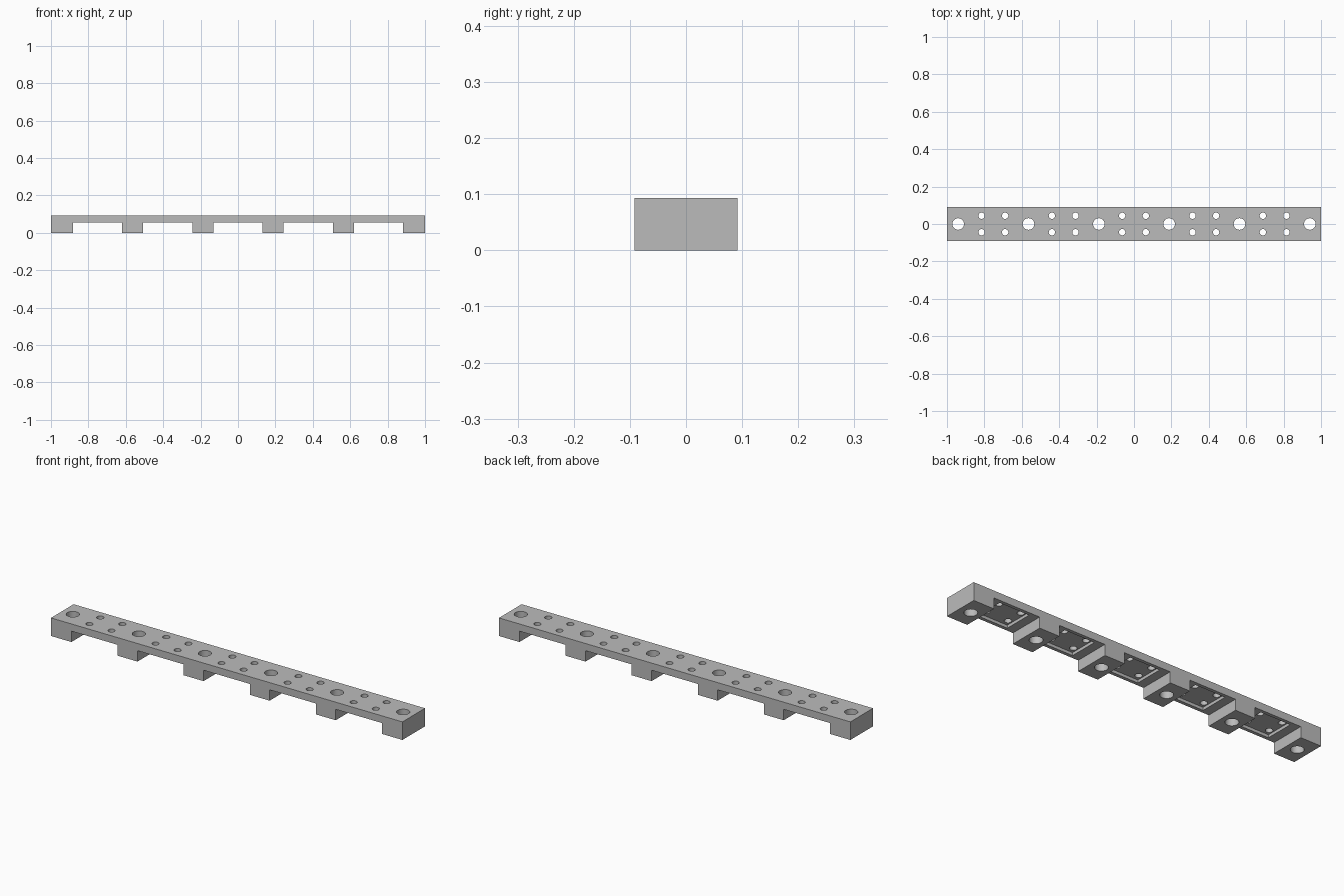
import bpy, bmesh, math
from mathutils import Matrix

cube = bpy.data.objects.get("Cube")
if cube:
    bpy.data.objects.remove(cube, do_unlink=True)

PITCH, DEPTH, HEIGHT = 0.376, 0.184, 0.093
CEILING, BAY_WIDTH = 0.056, 0.263

grey = bpy.data.materials.new("plain grey")
grey.use_nodes = True
colour = (0.5, 0.5, 0.5, 1)
grey.diffuse_color = colour
grey.node_tree.nodes["Principled BSDF"].inputs["Base Color"].default_value = colour


def add_box(bm, x, width, depth, z0, z1):
    m = Matrix.Translation((x, 0, (z0 + z1) / 2)) @ Matrix.Diagonal((width, depth, z1 - z0, 1))
    bmesh.ops.create_cube(bm, size=1, matrix=m)


def add_hole(bm, x, y, radius):
    bmesh.ops.create_cone(bm, cap_ends=True, segments=32, radius1=radius, radius2=radius,
                          depth=0.3, matrix=Matrix.Translation((x, y, HEIGHT / 2)))


def make_object(name, bm):
    mesh = bpy.data.meshes.new(name)
    bm.to_mesh(mesh)
    bm.free()
    mesh.materials.append(grey)
    obj = bpy.data.objects.new(name, mesh)
    bpy.context.collection.objects.link(obj)
    return obj


# Solid bar
bm = bmesh.new()
add_box(bm, 0, 2, DEPTH, 0, HEIGHT)
bar = make_object("mounting_bar", bm)

# Bays between the feet, shallow pockets in their ceilings, and drilled holes
bays, pockets, holes = bmesh.new(), bmesh.new(), bmesh.new()
for i in range(5):
    x = (i - 2) * PITCH
    add_box(bays, x, BAY_WIDTH, 0.4, -0.1, CEILING)
    add_box(pockets, x, 0.17, 0.15, 0.02, CEILING + 0.015)
    for dx in (-0.063, 0.063):
        for y in (-0.044, 0.044):
            add_hole(holes, x + dx, y, 0.017)
for i in range(6):
    add_hole(holes, (i - 2.5) * PITCH, 0, 0.031)

for name, cutter_mesh in (("bay_cutter", bays), ("pocket_cutter", pockets), ("hole_cutter", holes)):
    cutter = make_object(name, cutter_mesh)
    cutter.hide_render = True
    cutter.hide_set(True)
    cut = bar.modifiers.new(name, "BOOLEAN")
    cut.operation = "DIFFERENCE"
    cut.solver = "EXACT"
    cut.object = cutter

# Bake the cuts, then remove the cutters
bpy.context.view_layer.objects.active = bar
bar.select_set(True)
for mod in list(bar.modifiers):
    cutter = mod.object
    bpy.ops.object.modifier_apply(modifier=mod.name)
    bpy.data.objects.remove(cutter, do_unlink=True)
bpy.ops.object.shade_smooth_by_angle(angle=math.radians(30))
